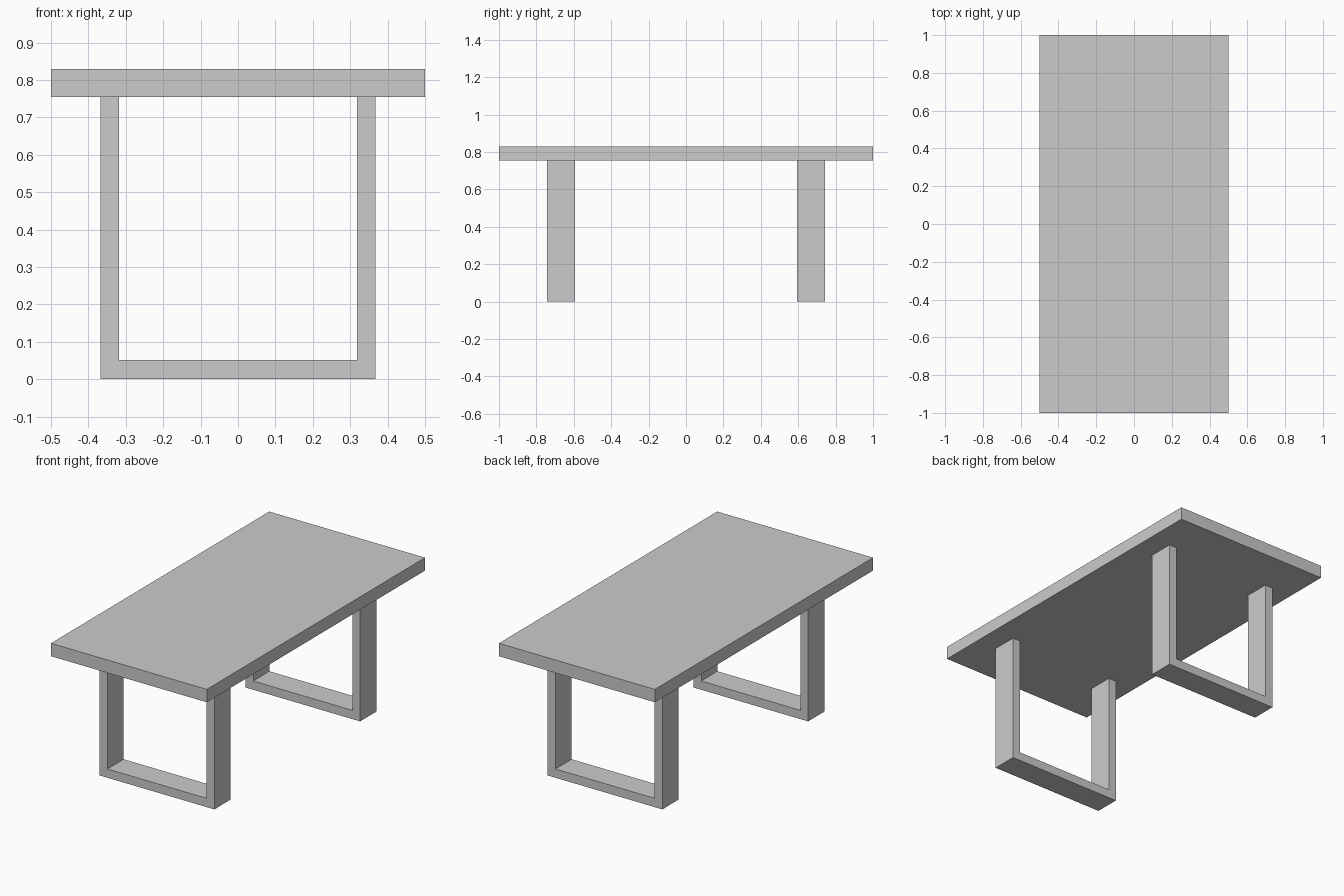
import bpy, bmesh

if "Cube" in bpy.data.objects:
    bpy.data.objects.remove(bpy.data.objects["Cube"])

TOP_Z, UNDER_Z = 0.83, 0.755
OUTER, INNER, BAR = 0.368, 0.318, 0.051
LEG_NEAR, LEG_FAR = 0.594, 0.742


def extruded(name, profile, y0, y1):
    """Extrude a closed x-z profile from y0 to y1."""
    bm = bmesh.new()
    face = bm.faces.new([bm.verts.new((x, y0, z)) for x, z in profile])
    new = bmesh.ops.extrude_face_region(bm, geom=[face])["geom"]
    verts = [v for v in new if isinstance(v, bmesh.types.BMVert)]
    bmesh.ops.translate(bm, verts=verts, vec=(0, y1 - y0, 0))
    bmesh.ops.recalc_face_normals(bm, faces=bm.faces)
    mesh = bpy.data.meshes.new(name)
    bm.to_mesh(mesh)
    bm.free()
    obj = bpy.data.objects.new(name, mesh)
    bpy.context.collection.objects.link(obj)
    return obj


# Flat slab top
extruded("table_top", [(-0.5, UNDER_Z), (0.5, UNDER_Z), (0.5, TOP_Z), (-0.5, TOP_Z)], -1, 1)

# U-shaped leg frames, open at the top
u_profile = [(-OUTER, 0), (OUTER, 0), (OUTER, UNDER_Z), (INNER, UNDER_Z),
             (INNER, BAR), (-INNER, BAR), (-INNER, UNDER_Z), (-OUTER, UNDER_Z)]
for name, side in (("front_leg_frame", -1), ("back_leg_frame", 1)):
    y0, y1 = sorted((side * LEG_NEAR, side * LEG_FAR))
    extruded(name, u_profile, y0, y1)
